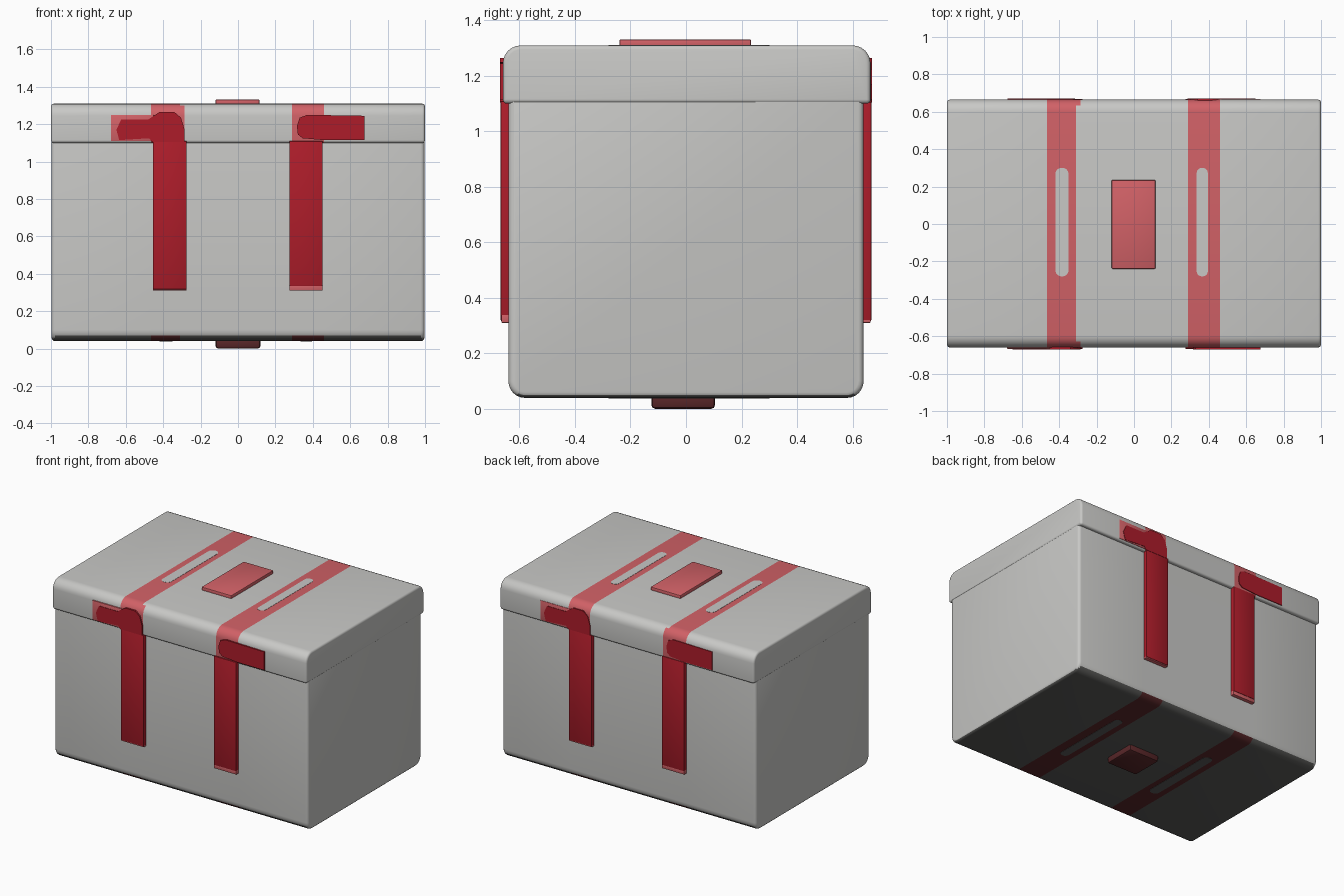
import bpy, bmesh, math
from mathutils import Vector

if "Cube" in bpy.data.objects:
    bpy.data.objects.remove(bpy.data.objects["Cube"])


def material(name, rgb):
    m = bpy.data.materials.new(name)
    m.use_nodes = True
    m.diffuse_color = (*rgb, 1)
    m.node_tree.nodes["Principled BSDF"].inputs["Base Color"].default_value = (*rgb, 1)
    return m


GREY = material("light grey", (0.58, 0.58, 0.565))
LIGHT = material("light red", (0.64, 0.12, 0.135))
DARK = material("dark red", (0.42, 0.012, 0.023))
SHADE = material("charcoal", (0.1, 0.1, 0.095))
MAROON = material("maroon", (0.1, 0.02, 0.022))
STRIPES = [(-0.465, -0.31), (0.29, 0.46)]
STRIPE_FLARE = -0.285


def box_mesh(x, y, z):
    bm = bmesh.new()
    bmesh.ops.create_cube(bm, size=1)
    for v in bm.verts:
        v.co = Vector([a + (c + 0.5) * (b - a) for c, (a, b) in zip(v.co, (x, y, z))])
    return bm


def bevel(bm, edges, width, segments):
    bmesh.ops.bevel(bm, geom=edges, offset=width, segments=segments, profile=0.5,
                    affect='EDGES', clamp_overlap=True)


def finish(name, bm, mats, turned=False):
    if turned:
        for v in bm.verts:
            v.co.x, v.co.y = -v.co.x, -v.co.y
    bmesh.ops.recalc_face_normals(bm, faces=bm.faces)
    me = bpy.data.meshes.new(name)
    bm.to_mesh(me)
    bm.free()
    for m in mats:
        me.materials.append(m)
    ob = bpy.data.objects.new(name, me)
    bpy.context.collection.objects.link(ob)
    bpy.ops.object.select_all(action='DESELECT')
    ob.select_set(True)
    bpy.context.view_layer.objects.active = ob
    bpy.ops.object.shade_smooth_by_angle(angle=math.radians(35))


def shell(x, y, z, round_top, round_bottom):
    """Box with long edges rounded, end rims softened and stripe borders cut in."""
    bm = box_mesh(x, y, z)
    middle = sum(z) / 2
    for above, radius in ((True, round_top), (False, round_bottom)):
        long_edges = [e for e in bm.edges if abs(e.verts[0].co.x - e.verts[1].co.x) > 1
                      and (e.verts[0].co.z > middle) == above]
        bevel(bm, long_edges, radius, 6)
    bm.normal_update()
    rims = [e for e in bm.edges
            if sum(abs(f.normal.x) > 0.9 for f in e.link_faces) == 1]
    bevel(bm, rims, 0.02, 3)
    for cut in [c for s in STRIPES for c in s] + [STRIPE_FLARE]:
        bmesh.ops.bisect_plane(bm, geom=bm.verts[:] + bm.edges[:] + bm.faces[:],
                               plane_co=(cut, 0, 0), plane_no=(1, 0, 0))
    bm.normal_update()
    return bm


def in_stripe(x):
    return any(a < x < b for a, b in STRIPES)


def block(name, x, y, z, mat, width=0.008, turned=False):
    bm = box_mesh(x, y, z)
    bevel(bm, bm.edges[:], width, 2)
    finish(name, bm, [mat], turned)


def patch(name, outline, y, mat, turned):
    """Flat piece cut to an outline in x and z."""
    bm = bmesh.new()
    face = bm.faces.new([bm.verts.new((px, y[0], pz)) for px, pz in outline])
    made = bmesh.ops.extrude_face_region(bm, geom=[face])["geom"]
    for v in made:
        if isinstance(v, bmesh.types.BMVert):
            v.co.y = y[1]
    finish(name, bm, [mat], turned)


def slot(name, x, y, z, mat):
    """Thin plate with rounded ends."""
    bm = box_mesh(x, y, z)
    upright = [e for e in bm.edges if abs(e.verts[0].co.z - e.verts[1].co.z) > 0.001]
    bevel(bm, upright, (x[1] - x[0]) * 0.45, 4)
    finish(name, bm, [mat])


# Box body: dark underside with dark stripes
body = shell((-0.997, 0.997), (-0.64, 0.64), (0.04, 1.15), 0.02, 0.06)
for f in body.faces:
    if f.normal.z < -0.6:
        f.material_index = 2 if in_stripe(f.calc_center_median().x) else 1
finish("box_body", body, [GREY, SHADE, MAROON])

# Overhanging lid: stripes, one flaring wider on the upright sides
lid = shell((-1, 1), (-0.66, 0.665), (1.1, 1.31), 0.065, 0.015)
for f in lid.faces:
    cx = f.calc_center_median().x
    flare = STRIPES[0][1] < cx < STRIPE_FLARE and f.normal.z < 0.9
    f.material_index = int(in_stripe(cx) or flare)
finish("box_lid", lid, [GREY, LIGHT])

# Straps and side arms, same on the front and turned half round for the back
RIGHT_ARM = [(-0.635, 1.115), (-0.65, 1.17), (-0.625, 1.225), (-0.48, 1.225),
             (-0.42, 1.265), (-0.34, 1.265), (-0.305, 1.235), (-0.285, 1.17),
             (-0.285, 1.105), (-0.46, 1.105), (-0.475, 1.125)]
LEFT_ARM = [(0.345, 1.125), (0.46, 1.115), (0.675, 1.115), (0.675, 1.245),
            (0.37, 1.25), (0.33, 1.235), (0.315, 1.19), (0.32, 1.145)]
for side, turned in (("front", False), ("back", True)):
    for hand, x, end in (("right", (-0.455, -0.275), 0.317), ("left", (0.275, 0.452), 0.335)):
        block(f"{side}_{hand}_strap", x, (-0.668, -0.62), (end, 1.11), DARK, 0.004, turned)
        block(f"{side}_{hand}_strap_end", x, (-0.665, -0.62), (0.31, end + 0.01),
              LIGHT, 0.003, turned)
    block(f"{side}_right_arm_rim", (-0.68, -0.45), (-0.667, -0.64), (1.11, 1.25),
          LIGHT, 0.003, turned)
    patch(f"{side}_right_arm", RIGHT_ARM, (-0.67, -0.65), DARK, turned)
    patch(f"{side}_left_arm", LEFT_ARM, (-0.67, -0.65), DARK, turned)

# Slots in the stripes, above and below
for place, z, mat in (("top", (1.306, 1.3115), GREY), ("bottom", (0.0385, 0.044), SHADE)):
    slot(f"{place}_right_slot", (-0.42, -0.35), (-0.28, 0.3), z, mat)
    slot(f"{place}_left_slot", (0.335, 0.395), (-0.28, 0.3), z, mat)

# Raised plate on the lid and foot underneath
block("lid_plate", (-0.12, 0.115), (-0.24, 0.235), (1.3, 1.332), LIGHT, 0.006)
block("bottom_foot", (-0.12, 0.12), (-0.125, 0.105), (0, 0.06), MAROON, 0.015)
